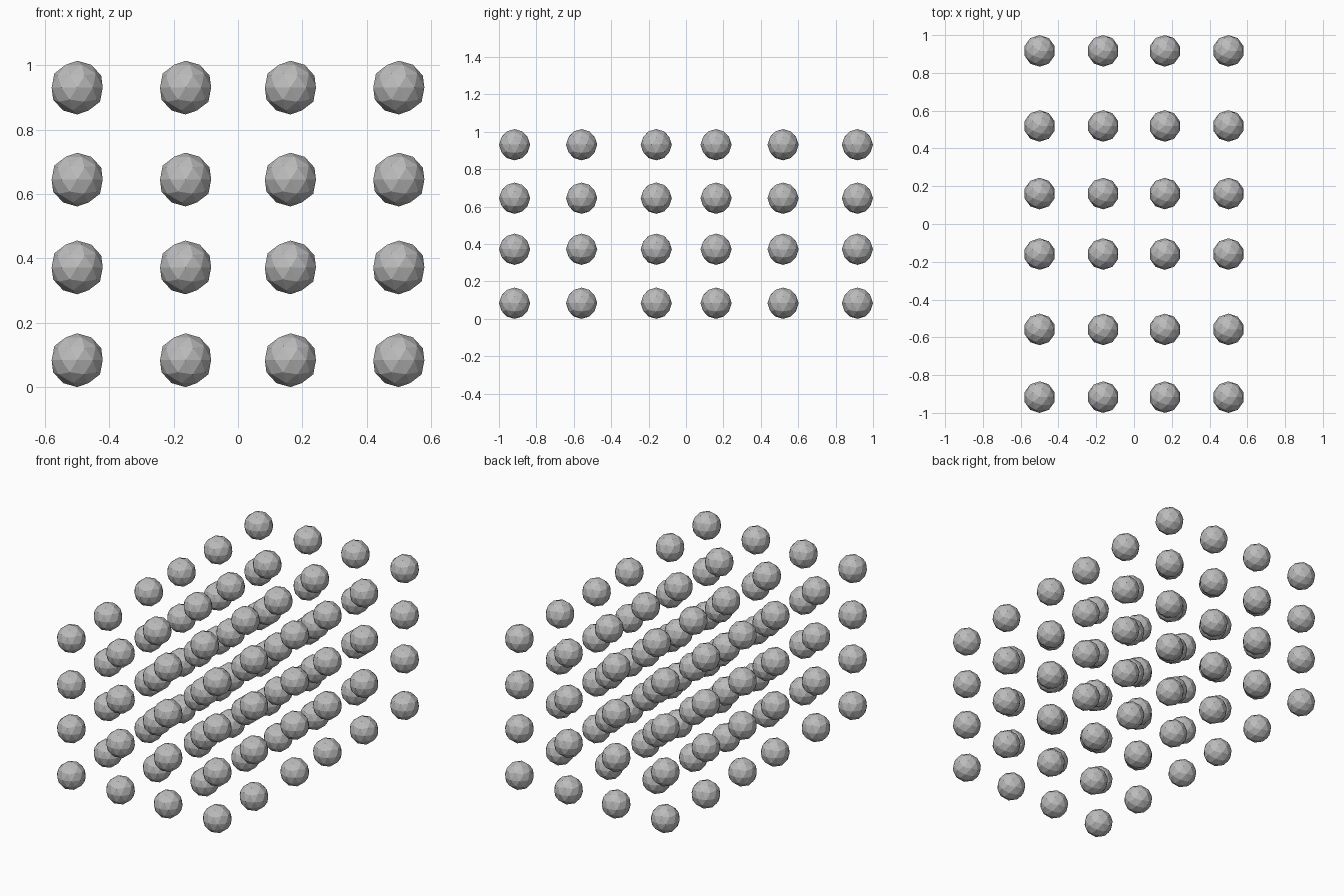
import bpy
import bmesh

if "Cube" in bpy.data.objects:
    bpy.data.objects.remove(bpy.data.objects["Cube"], do_unlink=True)

RADIUS = 0.0835
COLUMNS = (-0.5, -0.163, 0.163, 0.5)
ROWS = (-0.9165, -0.558, -0.159, 0.161, 0.519, 0.9165)
LAYERS = (RADIUS, 0.372, 0.645, 0.931)

# Plain grey material
grey = bpy.data.materials.new("grey")
grey.use_nodes = True
colour = (0.5, 0.5, 0.5, 1)
grey.diffuse_color = colour
grey.node_tree.nodes["Principled BSDF"].inputs["Base Color"].default_value = colour

# One faceted ball mesh shared by the whole lattice
ball_mesh = bpy.data.meshes.new("ball")
bm = bmesh.new()
bmesh.ops.create_icosphere(bm, subdivisions=2, radius=RADIUS)
bm.to_mesh(ball_mesh)
bm.free()
ball_mesh.materials.append(grey)

# Lattice of balls: layers up, rows front to back, columns across
for k, z in enumerate(LAYERS, 1):
    for j, y in enumerate(ROWS, 1):
        for i, x in enumerate(COLUMNS, 1):
            ball = bpy.data.objects.new(f"ball_layer{k}_row{j}_column{i}", ball_mesh)
            ball.location = (x, y, z)
            bpy.context.collection.objects.link(ball)
